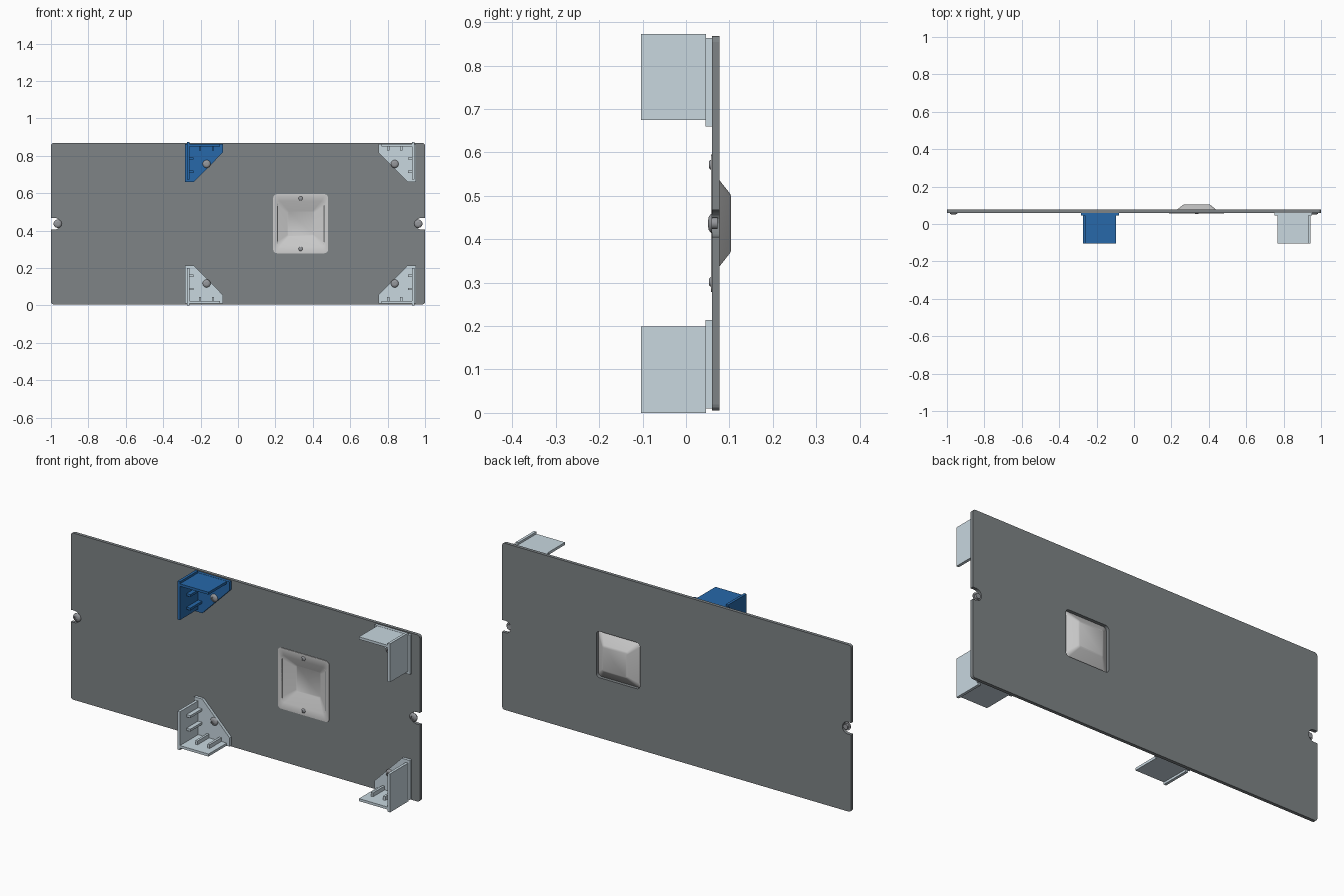
import bpy, bmesh, math
from mathutils import Vector

if "Cube" in bpy.data.objects:
    bpy.data.objects.remove(bpy.data.objects["Cube"])

CX, CZ = 0.335, 0.4365          # centre of the bracket group


def material(name, rgb):
    m = bpy.data.materials.new(name)
    m.diffuse_color = (*rgb, 1)
    m.use_nodes = True
    m.node_tree.nodes["Principled BSDF"].inputs["Base Color"].default_value = m.diffuse_color
    return m


PANEL = material("panel_grey", (0.21, 0.23, 0.24))
PALE = material("pale_blue", (0.58, 0.68, 0.74))
BLUE = material("strong_blue", (0.02, 0.14, 0.4))
STEEL = material("steel", (0.3, 0.31, 0.33))


def finish(name, bm, mat=None, smooth=False):
    bmesh.ops.recalc_face_normals(bm, faces=bm.faces[:])
    me = bpy.data.meshes.new(name)
    bm.to_mesh(me)
    bm.free()
    ob = bpy.data.objects.new(name, me)
    bpy.context.collection.objects.link(ob)
    if mat:
        me.materials.append(mat)
    if smooth:
        bpy.ops.object.select_all(action='DESELECT')
        ob.select_set(True)
        bpy.context.view_layer.objects.active = ob
        bpy.ops.object.shade_smooth_by_angle(angle=math.radians(35))
    return ob


def prism(bm, pts, y0, y1):
    a = [bm.verts.new((x, y0, z)) for x, z in pts]
    b = [bm.verts.new((x, y1, z)) for x, z in pts]
    bm.faces.new(a)
    bm.faces.new(b[::-1])
    n = len(pts)
    for i in range(n):
        j = (i + 1) % n
        bm.faces.new((a[i], b[i], b[j], a[j]))


def rect(x0, x1, z0, z1):
    return [(x0, z0), (x1, z0), (x1, z1), (x0, z1)]


def rounded(cx, cz, w, h, r, seg=5):
    pts = []
    for q, (sx, sz) in enumerate([(1, 1), (-1, 1), (-1, -1), (1, -1)]):
        for i in range(seg + 1):
            t = math.pi / 2 * (q + i / seg)
            pts.append((cx + sx * (w - r) + r * math.cos(t),
                        cz + sz * (h - r) + r * math.sin(t)))
    return pts


def loft(bm, rings, closed):
    rows = [[bm.verts.new(p) for p in ring] for ring in rings]
    n = len(rows[0])
    for k in range(len(rows) if closed else len(rows) - 1):
        a, b = rows[k], rows[(k + 1) % len(rows)]
        for i in range(n):
            j = (i + 1) % n
            bm.faces.new((a[i], a[j], b[j], b[i]))
    return rows


def screw(name, x, z, base, r, depth=0.004):
    # domed head with a six-sided socket, and a short shank behind
    h = 0.4 * r
    prof = [(0.42, -h + 0.5 * h), (0.42, -h), (0.7, -0.85 * h), (0.92, -0.45 * h),
            (1, 0), (0.6, 0), (0.6, depth)]
    bm = bmesh.new()
    rings = [[(x + k * r * math.cos(t), base + y, z + k * r * math.sin(t))
              for t in [2 * math.pi * i / 24 for i in range(24)]] for k, y in prof]
    rows = loft(bm, rings, False)
    bm.faces.new(rows[0])
    bm.faces.new(rows[-1])
    finish(name, bm, STEEL, True)


# main panel with two edge notches and a pocket opening
bm = bmesh.new()
prism(bm, rounded(0, CZ, 1.0, 0.4315, 0.014, 3), 0.06, 0.077)
panel = finish("panel", bm, PANEL)

bm = bmesh.new()
prism(bm, rounded(CX, CZ, 0.125, 0.12, 0.02), 0.0, 0.2)
for s in (-1, 1):
    prism(bm, rounded(s * 0.99, CZ, 0.04, 0.031, 0.03), 0.0, 0.2)
cutter = finish("panel_cutter", bm)
cutter.hide_render = True
cutter.hide_viewport = True
cut = panel.modifiers.new("openings", 'BOOLEAN')
cut.object = cutter
cut.operation = 'DIFFERENCE'
cut.solver = 'EXACT'

# recessed pocket: thin flange in front, tapered tray through to the back
bm = bmesh.new()
shell = [(0.147, 0.158, 0.02, 0.060), (0.147, 0.158, 0.02, 0.057),
         (0.131, 0.121, 0.02, 0.057), (0.07, 0.066, 0.008, 0.098)]
back = [(0.068, 0.0625, 0.008, 0.104), (0.074, 0.069, 0.01, 0.101),
        (0.124, 0.119, 0.02, 0.0615), (0.124, 0.119, 0.02, 0.060)]


def ring(w, h, r, y):
    return [(x, y, z) for x, z in rounded(CX, CZ, w, h, r)]


rows = loft(bm, [ring(*p) for p in shell], False)
bm.faces.new(rows[-1])
rows2 = loft(bm, [ring(*p) for p in back], False)
bm.faces.new(rows2[0])
for i in range(len(rows[0])):
    j = (i + 1) % len(rows[0])
    bm.faces.new((rows[0][i], rows[0][j], rows2[-1][j], rows2[-1][i]))
finish("pocket", bm, None, True)
for nm, s in (("upper", 1), ("lower", -1)):
    screw("pocket_screw_" + nm, CX, CZ + s * 0.135, 0.057, 0.011)

# corner brackets, built bottom left and mirrored about the group centre
for nm, sx, sz in (("bottom_left", 1, 1), ("bottom_right", -1, 1),
                   ("top_left", 1, -1), ("top_right", -1, -1)):
    bm = bmesh.new()
    # back plate with a slanted edge
    prism(bm, [(-0.283, 0.01), (-0.08, 0.01), (-0.08, 0.055),
               (-0.237, 0.214), (-0.283, 0.214)], 0.045, 0.06)
    # upright and level walls
    prism(bm, rect(-0.274, -0.260, 0.0, 0.199), -0.104, 0.046)
    prism(bm, rect(-0.261, -0.096, 0.011, 0.024), -0.104, 0.046)
    # ribs along the walls
    for d in (0.07, 0.14):
        prism(bm, rect(-0.279 + d, -0.267 + d, 0.023, 0.044), -0.05, 0.046)
        prism(bm, rect(-0.261, -0.238, 0.012 + d, 0.024 + d), -0.05, 0.046)
    for v in bm.verts:
        if sx < 0:
            v.co.x = 2 * CX - v.co.x
        if sz < 0:
            v.co.z = 2 * CZ - v.co.z
    finish("bracket_" + nm, bm, BLUE if nm == "top_left" else PALE)
    x = -0.168 if sx > 0 else 2 * CX + 0.168
    screw("bracket_screw_" + nm, x, 0.117 if sz > 0 else 2 * CZ - 0.117, 0.045, 0.021)

# end screws seated in the notches
for nm, s in (("left", -1), ("right", 1)):
    screw("end_screw_" + nm, s * 0.964, CZ, 0.06, 0.022, 0.012)
